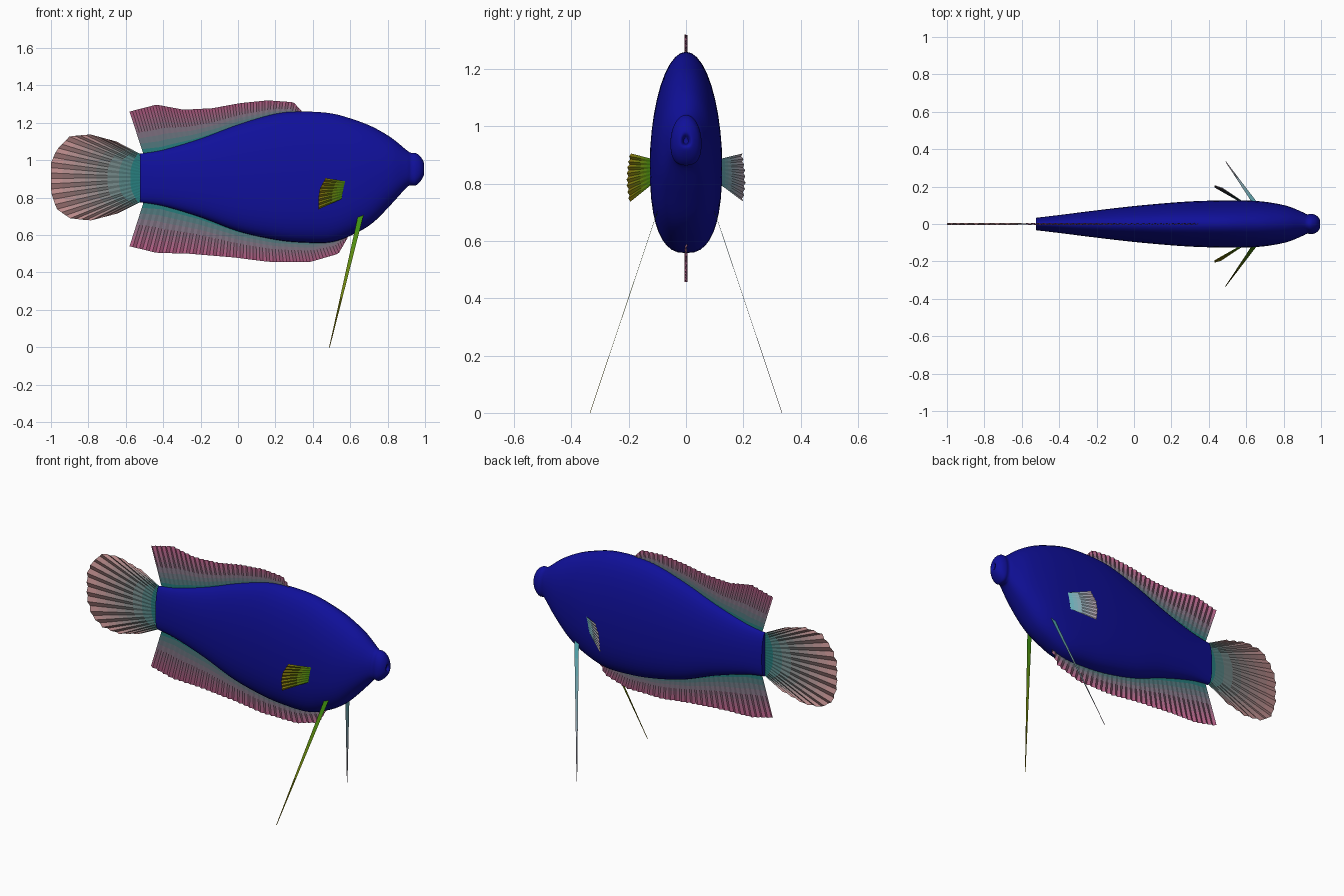
import bpy, bmesh, math
from mathutils import Vector

if "Cube" in bpy.data.objects:
    bpy.data.objects.remove(bpy.data.objects["Cube"])

TEAL, PINK, ROSE = (0.02, 0.2, 0.2), (0.46, 0.115, 0.24), (0.48, 0.25, 0.25)
GREEN, OLIVE = (0.05, 0.28, 0.005), (0.26, 0.2, 0.005)
CYAN, LILAC = (0.1, 0.45, 0.5), (0.45, 0.38, 0.45)
BANDS = 8


def material(name, rgb):
    m = bpy.data.materials.new(name)
    m.diffuse_color = (*rgb, 1)
    m.use_nodes = True
    m.node_tree.nodes["Principled BSDF"].inputs["Base Color"].default_value = m.diffuse_color
    return m


def gradient(name, a, b):
    return [material(f"{name}_{i}", Vector(a).lerp(Vector(b), i / (BANDS - 1)))
            for i in range(BANDS)]


def make_object(name, bm, mats):
    me = bpy.data.meshes.new(name)
    bm.to_mesh(me)
    bm.free()
    for m in mats:
        me.materials.append(m)
    ob = bpy.data.objects.new(name, me)
    bpy.context.collection.objects.link(ob)
    return ob


def resample(pts, n):
    """n + 1 evenly spaced points along a polyline."""
    pts = [Vector(p) for p in pts]
    lens = [(b - a).length for a, b in zip(pts, pts[1:])]
    out = []
    for i in range(n + 1):
        d, k = sum(lens) * i / n, 0
        while k < len(lens) - 1 and d > lens[k]:
            d -= lens[k]
            k += 1
        out.append(pts[k].lerp(pts[k + 1], min(1, d / lens[k])))
    return out


def catmull(a, b, c, d, t):
    return [0.5 * (2 * q + (r - p) * t + (2 * p - 5 * q + 4 * r - s) * t * t
                   + (3 * q - p - 3 * r + s) * t ** 3) for p, q, r, s in zip(a, b, c, d)]


def fin(name, base, tip, rays, mats, pleat):
    """Pleated sheet between two edges, coloured in bands from base to tip."""
    n = rays * 2
    lo, hi = resample(base, n), resample(tip, n)
    bm = bmesh.new()
    grid = []
    for j in range(BANDS + 1):
        t = j / BANDS
        row = []
        for i in range(n + 1):
            p = lo[i].lerp(hi[i], t)
            p.y += pleat * t * (-1) ** i
            row.append(bm.verts.new(p))
        grid.append(row)
    for j in range(BANDS):
        for i in range(n):
            f = bm.faces.new((grid[j][i], grid[j][i + 1], grid[j + 1][i + 1], grid[j + 1][i]))
            f.material_index = j
    return make_object(name, bm, mats)


def flat(pts):
    return [(x, 0, z) for x, z in pts]


# Body: x, top z, bottom z, half width
sections = [
    (-0.525, 1.035, 0.775, 0.033), (-0.40, 1.055, 0.755, 0.048), (-0.20, 1.115, 0.695, 0.073),
    (0.0, 1.19, 0.62, 0.096), (0.2, 1.248, 0.575, 0.114), (0.35, 1.26, 0.56, 0.123),
    (0.5, 1.25, 0.562, 0.126), (0.62, 1.217, 0.605, 0.125), (0.72, 1.178, 0.665, 0.116),
    (0.82, 1.12, 0.765, 0.096), (0.90, 1.055, 0.853, 0.064), (0.925, 1.04, 0.865, 0.052),
    (0.95, 1.038, 0.865, 0.054), (0.977, 1.018, 0.89, 0.044), (0.995, 0.98, 0.925, 0.02),
    (0.98, 0.96, 0.938, 0.008)]
SEG = 40
padded = [sections[0]] + sections + [sections[-1]]
loft = [catmull(*padded[i:i + 4], k / 5) for i in range(len(sections) - 1) for k in range(5)]
loft.append(sections[-1])
bm = bmesh.new()
rings = []
for x, top, bottom, w in loft:
    zc = bottom + 0.44 * (top - bottom)
    ring = []
    for k in range(SEG):
        a = 2 * math.pi * k / SEG
        c, s = math.cos(a), math.sin(a)
        e = 1 if s >= 0 else 0.78          # fuller belly than back
        h = top - zc if s >= 0 else zc - bottom
        ring.append(bm.verts.new((x, math.copysign(abs(c) ** e, c) * w,
                                  zc + math.copysign(abs(s) ** e, s) * h)))
    rings.append(ring)
for r0, r1 in zip(rings, rings[1:]):
    for k in range(SEG):
        m = (k + 1) % SEG
        bm.faces.new((r0[k], r0[m], r1[m], r1[k]))
bm.faces.new(rings[0])
bm.faces.new(rings[-1])
bmesh.ops.recalc_face_normals(bm, faces=bm.faces)
body = make_object("body", bm, [material("body_blue", (0.005, 0.005, 0.32))])
bpy.context.view_layer.objects.active = body
body.select_set(True)
bpy.ops.object.shade_smooth_by_angle(angle=math.radians(50))

# Dorsal and anal fins
pink_mats = gradient("fin_pink", TEAL, PINK)
fin("dorsal_fin",
    flat([(-0.505, 1.03), (-0.4, 1.04), (-0.2, 1.10), (0, 1.175), (0.2, 1.23), (0.345, 1.245)]),
    flat([(-0.58, 1.26), (-0.436, 1.297), (-0.29, 1.27), (-0.136, 1.278), (0.01, 1.305),
          (0.16, 1.32), (0.297, 1.31), (0.345, 1.257)]), 30, pink_mats, 0.005)
fin("anal_fin",
    flat([(-0.505, 0.775), (-0.4, 0.77), (-0.2, 0.71), (0, 0.635), (0.2, 0.59), (0.4, 0.575),
          (0.585, 0.60)]),
    flat([(-0.58, 0.54), (-0.436, 0.505), (-0.26, 0.50), (-0.02, 0.48), (0.16, 0.457),
          (0.39, 0.457), (0.537, 0.50), (0.585, 0.583)]), 34, pink_mats, 0.005)

# Tail fin
fin("tail_fin", flat([(-0.515, 1.03), (-0.515, 0.78)]),
    flat([(-0.65, 1.10), (-0.79, 1.138), (-0.90, 1.128), (-0.97, 1.055), (-1.0, 0.985),
          (-1.0, 0.83), (-0.97, 0.74), (-0.90, 0.69), (-0.79, 0.677), (-0.645, 0.715)]),
    18, gradient("fin_rose", TEAL, ROSE), 0.006)

# Paired pectoral fins and long thread-like pelvic fins
for side, s, mats in (("right", -1, gradient("fin_green", GREEN, OLIVE)),
                      ("left", 1, gradient("fin_cyan", CYAN, LILAC))):
    fin(f"pectoral_fin_{side}",
        [(0.59, s * 0.115, 0.885), (0.57, s * 0.115, 0.80)],
        [(0.468, s * 0.194, 0.905), (0.438, s * 0.203, 0.85), (0.43, s * 0.205, 0.80),
         (0.43, s * 0.197, 0.737)], 8, mats, 0.003)
    fin(f"pelvic_fin_{side}",
        [(0.642, s * 0.098, 0.705), (0.672, s * 0.098, 0.71)],
        [(0.487, s * 0.335, 0.0), (0.491, s * 0.335, 0.0)], 2, mats, 0.0008)
